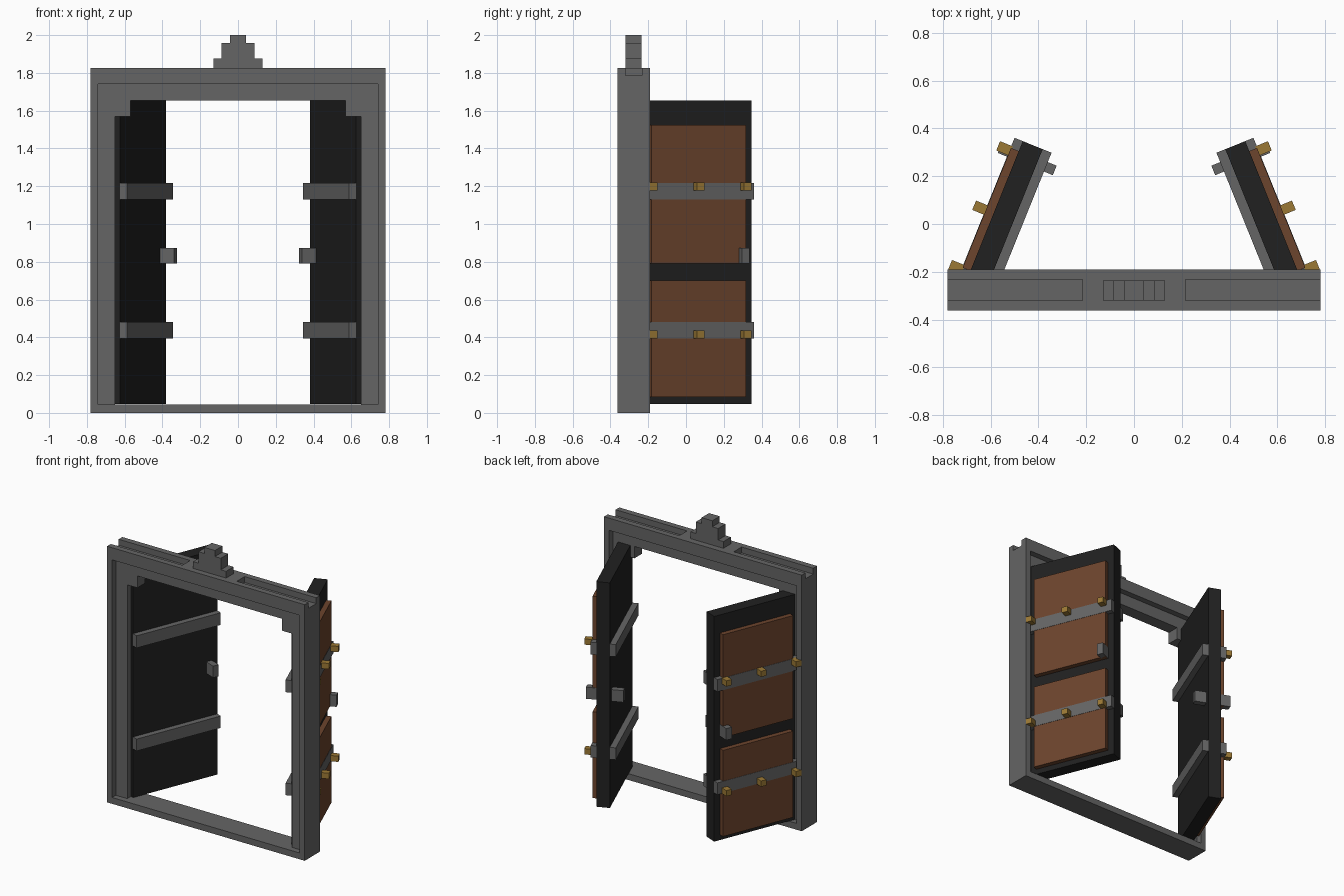
import bpy, bmesh, math
from mathutils import Vector

if "Cube" in bpy.data.objects:
    bpy.data.objects.remove(bpy.data.objects["Cube"])


def mat(name, rgb):
    m = bpy.data.materials.new(name)
    m.diffuse_color = (*rgb, 1)
    m.use_nodes = True
    m.node_tree.nodes["Principled BSDF"].inputs["Base Color"].default_value = m.diffuse_color
    return m


STONE = mat("grey_metal", (0.13, 0.13, 0.13))
DARK = mat("dark_slab", (0.015, 0.015, 0.015))
BROWN = mat("brown_wood", (0.15, 0.058, 0.026))
GOLD = mat("gold_studs", (0.33, 0.19, 0.035))


def boxes(name, material, specs, fn=lambda p: p):
    """One object from boxes (x0, x1, y0, y1, z0, z1), each corner mapped by fn."""
    bm = bmesh.new()
    for x0, x1, y0, y1, z0, z1 in specs:
        vs = bmesh.ops.create_cube(bm, size=1)["verts"]
        for v in vs:
            p = Vector((x1 if v.co.x > 0 else x0,
                        y1 if v.co.y > 0 else y0,
                        z1 if v.co.z > 0 else z0))
            v.co = fn(p)
    bmesh.ops.recalc_face_normals(bm, faces=bm.faces)
    me = bpy.data.meshes.new(name)
    bm.to_mesh(me)
    bm.free()
    me.materials.append(material)
    ob = bpy.data.objects.new(name, me)
    bpy.context.collection.objects.link(ob)
    return ob


# Frame: full-depth outer rim around a thinner core
F0, F1, C0, C1 = -0.362, -0.19, -0.32, -0.232
boxes("sill", STONE, [(-0.78, 0.78, F0, F1, 0, 0.045)])
for s, side in ((-1, "left"), (1, "right")):
    m = lambda p, s=s: Vector((p.x * s, p.y, p.z))
    boxes(side + "_jamb_rim", STONE, [(0.74, 0.78, F0, F1, 0.045, 1.74)], m)
    boxes(side + "_jamb_core", STONE, [(0.65, 0.74, C0, C1, 0.045, 1.655)], m)
    boxes(side + "_corner_bracket", STONE, [(0.57, 0.65, C0, C1, 1.57, 1.655)], m)

# Lintel: core, rim, and two ridges with an open channel on top
boxes("lintel_core", STONE, [(-0.74, 0.74, C0, C1, 1.655, 1.74)])
boxes("lintel_rim", STONE, [(-0.78, 0.78, F0, F1, 1.74, 1.785)])
boxes("lintel_ridges", STONE, [(-0.78, 0.78, F0, C0, 1.785, 1.827),
                               (-0.78, 0.78, C1, F1, 1.785, 1.827)])
boxes("lintel_centre", STONE, [(-0.215, 0.215, C0, C1, 1.785, 1.827)])

# Stepped crest
boxes("crest", STONE, [(-0.13, 0.13, C0, C1 - 0.004, 1.827, 1.875),
                       (-0.088, 0.088, C0, C1 - 0.004, 1.875, 1.957),
                       (-0.042, 0.042, C0, C1 - 0.004, 1.957, 2.0)])

# Doors: local x = distance from the free edge, local y = towards the opening
A = math.radians(68)
ALONG = Vector((math.cos(A), math.sin(A), 0))
INWARD = Vector((math.sin(A), -math.cos(A), 0))
CORNER = Vector((-0.382, 0.313, 0))
L, T = 0.65, 0.09
STRAPS = ((0.395, 0.48), (1.13, 1.217))

for s, side in ((1, "left"), (-1, "right")):
    def place(p, s=s):
        q = CORNER - ALONG * p.x + INWARD * p.y
        return Vector((q.x * s, q.y, p.z))

    boxes(side + "_door_slab", DARK, [(0, L, -T, 0, 0.047, 1.653)], place)
    boxes(side + "_door_panels", BROWN,
          [(0.045, 0.585, -0.125, -T, z0, z1)
           for z0, z1 in ((0.085, 0.70), (0.79, 1.525))], place)
    boxes(side + "_inner_straps", STONE,
          [(0, L, 0, 0.04, z0, z1) for z0, z1 in STRAPS], place)
    boxes(side + "_outer_straps", STONE,
          [(0, L, -0.127, -T, z0, z1) for z0, z1 in STRAPS], place)
    boxes(side + "_studs", GOLD,
          [(c - 0.021, c + 0.021, -0.178, -0.12, z, z + 0.041)
           for c in (0.057, 0.325, 0.593) for z in (0.395, 1.178)], place)
    boxes(side + "_handles", STONE,
          [(0.042, 0.085, 0, 0.08, 0.79, 0.873),
           (0.042, 0.085, -0.168, -T, 0.79, 0.873)], place)
